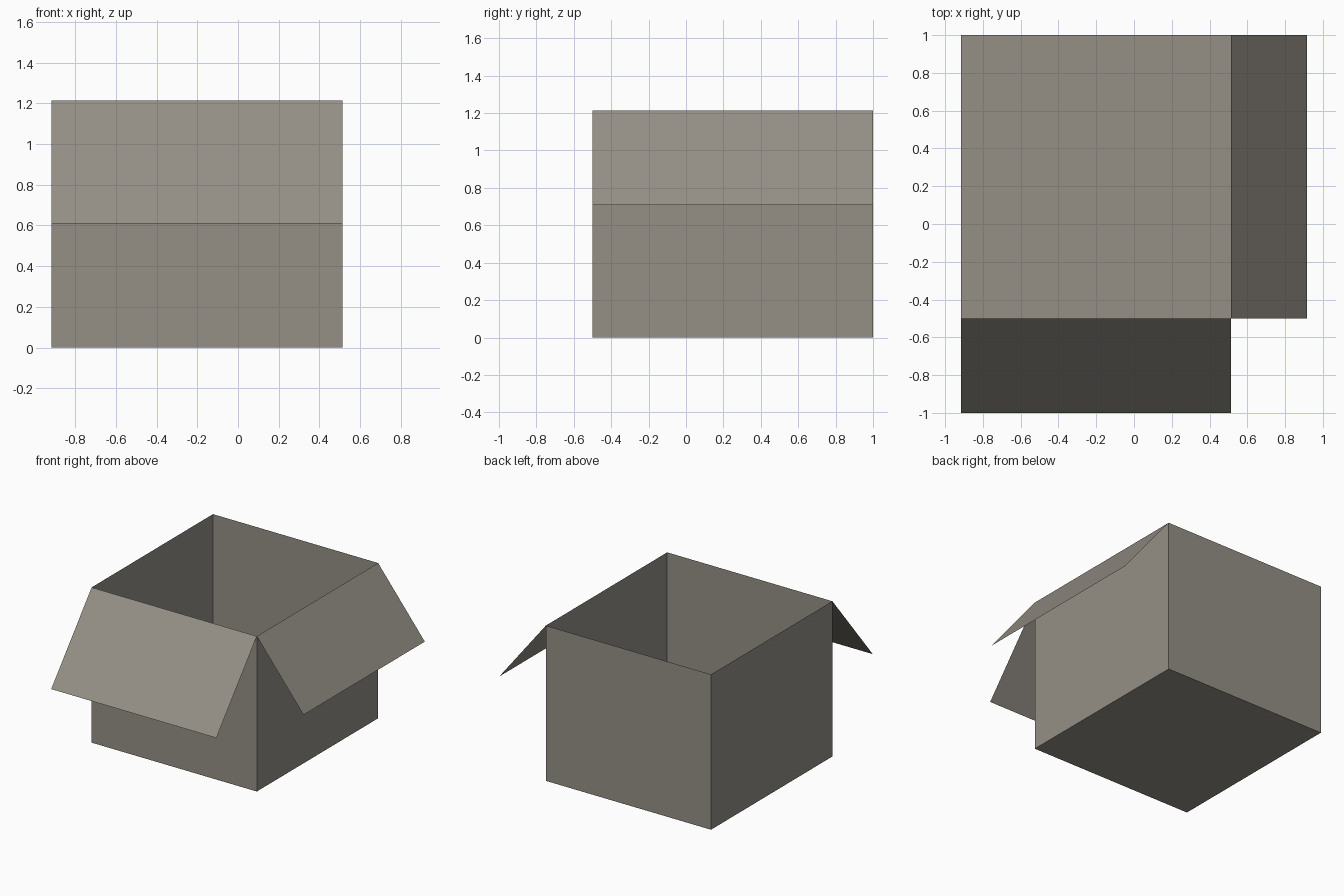
import bpy
import bmesh

default = bpy.data.objects.get("Cube")
if default:
    bpy.data.objects.remove(default, do_unlink=True)

# Cardboard colour
card = bpy.data.materials.new("grey_cardboard")
card.use_nodes = True
colour = (0.30, 0.28, 0.24, 1)
card.diffuse_color = colour
card.node_tree.nodes["Principled BSDF"].inputs["Base Color"].default_value = colour

LEFT, RIGHT, FRONT, BACK, TOP = -0.917, 0.513, -0.5, 1.0, 1.215


def add_object(name, bm):
    mesh = bpy.data.meshes.new(name)
    bm.to_mesh(mesh)
    bm.free()
    mesh.materials.append(card)
    obj = bpy.data.objects.new(name, mesh)
    bpy.context.collection.objects.link(obj)
    return obj


def flap(name, hinge, offset):
    """Thin sheet hanging from a hinge edge, reaching out by the offset."""
    bm = bmesh.new()
    a, b = [bm.verts.new((x, y, TOP)) for x, y in hinge]
    dx, dy, dz = offset
    c, d = [bm.verts.new((v.co.x + dx, v.co.y + dy, TOP + dz)) for v in (b, a)]
    bm.faces.new((d, c, b, a))
    return add_object(name, bm)


# Open box: a cube without its top face
bm = bmesh.new()
bmesh.ops.create_cube(bm, size=1)
lid = [f for f in bm.faces if f.normal.z > 0.5]
bmesh.ops.delete(bm, geom=lid, context='FACES_ONLY')
bmesh.ops.scale(bm, vec=(RIGHT - LEFT, BACK - FRONT, TOP), verts=bm.verts)
bmesh.ops.translate(bm, vec=((LEFT + RIGHT) / 2, (FRONT + BACK) / 2, TOP / 2), verts=bm.verts)
add_object("box_body", bm)

# Folded-out flaps on the front and the left side
flap("front_flap", [(LEFT, FRONT), (RIGHT, FRONT)], (0, -0.5, -0.605))
flap("left_flap", [(RIGHT, FRONT), (RIGHT, BACK)], (0.404, 0, -0.507))
